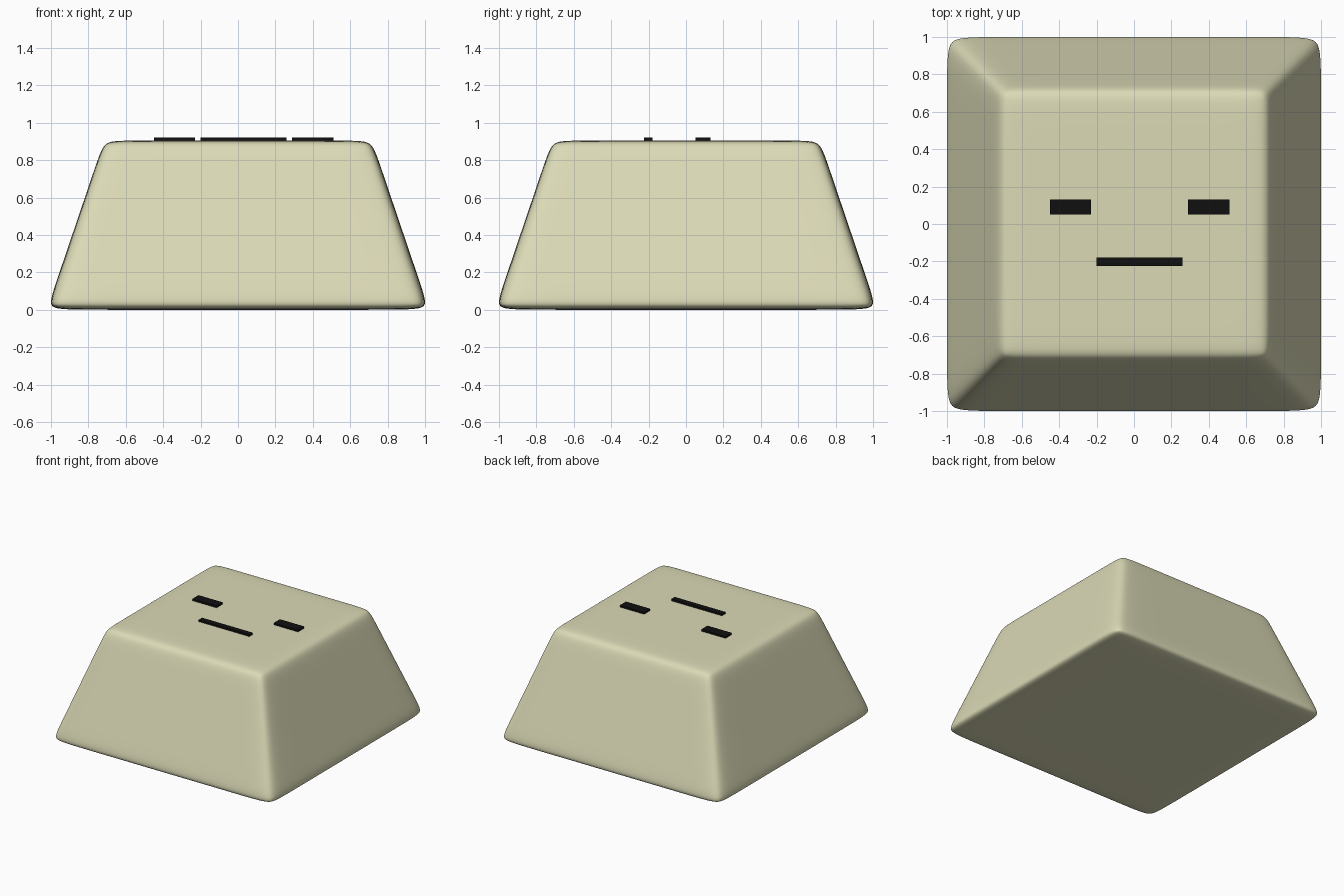
import bpy, bmesh
from mathutils import Vector

if "Cube" in bpy.data.objects:
    bpy.data.objects.remove(bpy.data.objects["Cube"])

HALF, TOP_RATIO, HEIGHT = 1.0, 0.70, 0.905


def material(name, rgb):
    m = bpy.data.materials.new(name)
    m.diffuse_color = (*rgb, 1)
    m.use_nodes = True
    m.node_tree.nodes["Principled BSDF"].inputs["Base Color"].default_value = m.diffuse_color
    return m


cream = material("cream_plastic", (0.71, 0.70, 0.47))
black = material("black_print", (0.005, 0.005, 0.005))

# Cap body: cube with support loops, tapered, then rounded by subdivision
bm = bmesh.new()
bmesh.ops.create_cube(bm, size=2)


def cut(axis, at):
    co, no = Vector(), Vector()
    co[axis], no[axis] = at, 1
    bmesh.ops.bisect_plane(bm, geom=bm.verts[:] + bm.edges[:] + bm.faces[:],
                           plane_co=co, plane_no=no)


for axis in (0, 1):
    for s in (-1, 1):
        cut(axis, s * 0.82)
for at in (-0.8, 0.8):
    cut(2, at)
for v in bm.verts:
    t = (v.co.z + 1) / 2
    k = 1 + (TOP_RATIO - 1) * t
    v.co = (v.co.x * k, v.co.y * k, t * HEIGHT)
cage = bpy.data.meshes.new("cap_cage")
bm.to_mesh(cage)
bm.free()
body = bpy.data.objects.new("key_body", cage)
bpy.context.collection.objects.link(body)
sub = body.modifiers.new("round", 'SUBSURF')
sub.levels = sub.render_levels = 3
bpy.context.view_layer.objects.active = body
body.select_set(True)
bpy.ops.object.modifier_apply(modifier="round")

# Restore the full size after the rounding shrinks the cage
verts = body.data.vertices
wide = max(v.co.x for v in verts)
low, high = min(v.co.z for v in verts), max(v.co.z for v in verts)
for v in verts:
    v.co = (v.co.x / wide * HALF, v.co.y / wide * HALF,
            (v.co.z - low) / (high - low) * HEIGHT)
bpy.ops.object.shade_smooth()
body.data.materials.append(cream)


# Face marks: thin flat bars on the top
def bar(name, x0, x1, y0, y1):
    z0, z1 = 0.88, 0.92
    bpy.ops.mesh.primitive_cube_add(
        size=1, location=((x0 + x1) / 2, (y0 + y1) / 2, (z0 + z1) / 2))
    o = bpy.context.object
    o.name = name
    o.scale = (x1 - x0, y1 - y0, z1 - z0)
    o.data.materials.append(black)


bar("left_eye", -0.45, -0.23, 0.05, 0.13)
bar("right_eye", 0.29, 0.51, 0.05, 0.13)
bar("mouth", -0.20, 0.26, -0.225, -0.18)
